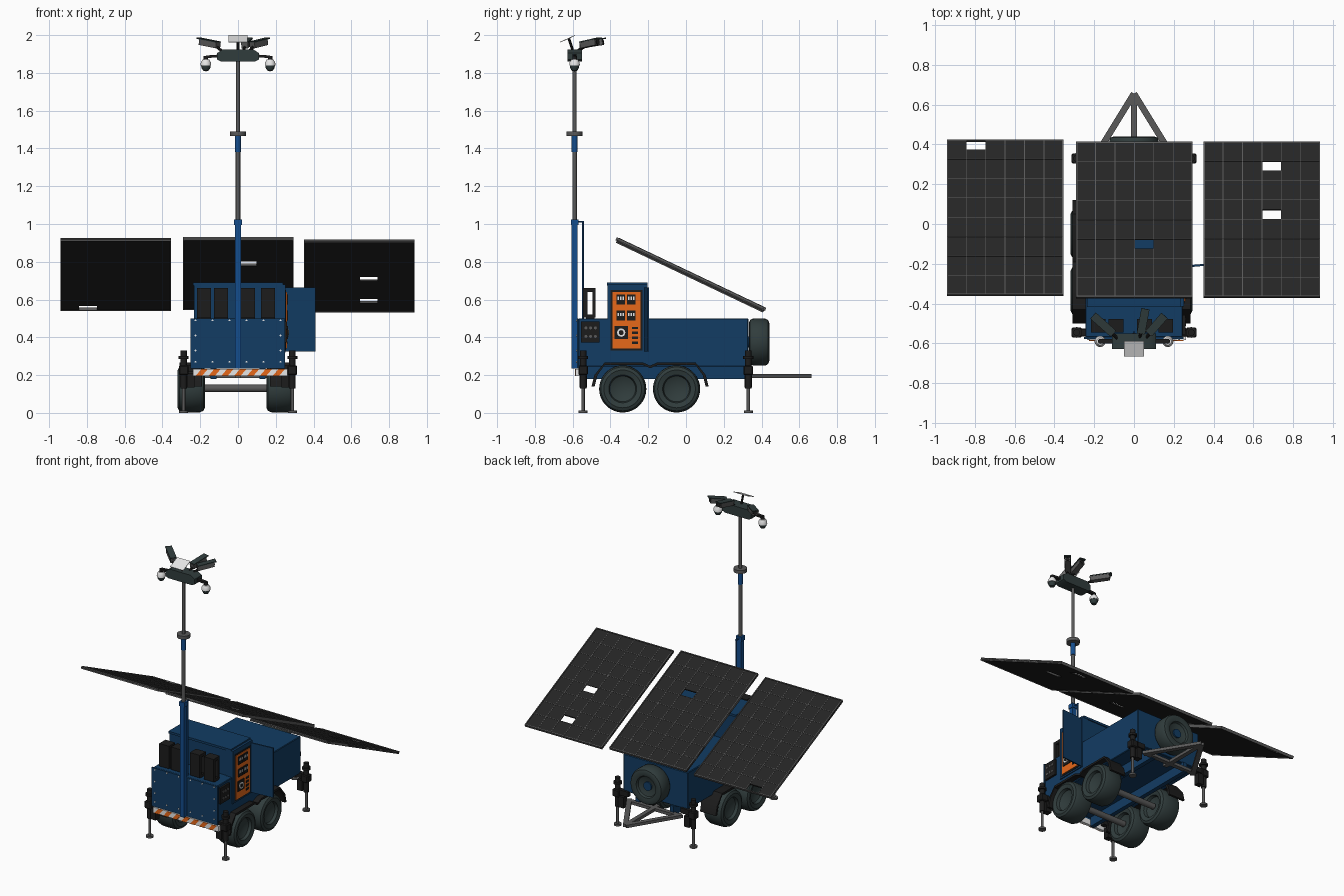
import bpy, bmesh, math
from mathutils import Matrix, Vector

if "Cube" in bpy.data.objects:
    bpy.data.objects.remove(bpy.data.objects["Cube"])


def material(name, rgb):
    m = bpy.data.materials.new(name)
    m.use_nodes = True
    m.diffuse_color = (*rgb, 1)
    m.node_tree.nodes["Principled BSDF"].inputs["Base Color"].default_value = (*rgb, 1)
    return m


BLUE = material("body_blue", (.006, .045, .125))
MAST = material("mast_blue", (.007, .075, .27))
ORANGE = material("orange", (.8, .14, .01))
WHITE = material("white", (.8, .8, .8))
GREY = material("steel_grey", (.1, .1, .1))
BLACK = material("black", (.012, .012, .012))
CELL = material("solar_black", (.018, .018, .018))
RUBBER = material("slate_rubber", (.03, .046, .046))


def finish(name, bm, *mats):
    bmesh.ops.recalc_face_normals(bm, faces=bm.faces)
    me = bpy.data.meshes.new(name)
    bm.to_mesh(me)
    bm.free()
    for m in mats:
        me.materials.append(m)
    me.shade_smooth()
    me.set_sharp_from_angle(angle=math.radians(35))
    ob = bpy.data.objects.new(name, me)
    bpy.context.collection.objects.link(ob)
    return ob


def add_box(bm, lo, hi, slot=0):
    lo, hi = Vector(lo), Vector(hi)
    mat = Matrix.Translation((lo + hi) / 2) @ Matrix.Diagonal((*(hi - lo), 1))
    for v in bmesh.ops.create_cube(bm, size=1, matrix=mat)["verts"]:
        for f in v.link_faces:
            f.material_index = slot


def box(name, lo, hi, mat, bevel=0):
    bm = bmesh.new()
    add_box(bm, lo, hi)
    if bevel:
        bmesh.ops.bevel(bm, geom=bm.edges[:], offset=bevel, segments=1, affect='EDGES')
    return finish(name, bm, mat)


def prism(name, pts, axis, lo, hi, mat):
    """Extrude a flat outline along x or y."""
    bm = bmesh.new()
    place = (lambda a, b: (lo, a, b)) if axis == 'x' else (lambda a, b: (a, lo, b))
    face = bm.faces.new([bm.verts.new(place(*p)) for p in pts])
    ext = bmesh.ops.extrude_face_region(bm, geom=[face])["geom"]
    shift = Vector((hi - lo, 0, 0)) if axis == 'x' else Vector((0, hi - lo, 0))
    bmesh.ops.translate(bm, verts=[v for v in ext if isinstance(v, bmesh.types.BMVert)], vec=shift)
    return finish(name, bm, mat)


def lathe(name, profile, at, axis, mat, steps=24):
    """Turn (radius, height) points about an axis through a point."""
    bm = bmesh.new()
    vs = [bm.verts.new((r, 0, h)) for r, h in profile]
    es = [bm.edges.new(p) for p in zip(vs, vs[1:])]
    bmesh.ops.spin(bm, geom=vs + es, cent=(0, 0, 0), axis=(0, 0, 1), angle=math.tau, steps=steps)
    bmesh.ops.remove_doubles(bm, verts=bm.verts, dist=1e-5)
    rot = Vector((0, 0, 1)).rotation_difference(Vector(axis)).to_matrix().to_4x4()
    bmesh.ops.transform(bm, matrix=Matrix.Translation(at) @ rot, verts=bm.verts)
    return finish(name, bm, mat)


def rod(name, a, b, r, mat, steps=16):
    d = Vector(b) - Vector(a)
    return lathe(name, [(0, 0), (r, 0), (r, d.length), (0, d.length)], a, d.normalized(), mat, steps)


def beam(name, a, b, w, h, mat):
    """Rectangular bar between two points."""
    a, b = Vector(a), Vector(b)
    bm = bmesh.new()
    add_box(bm, (-w / 2, 0, -h / 2), (w / 2, (b - a).length, h / 2))
    rot = (b - a).to_track_quat('Y', 'Z').to_matrix().to_4x4()
    bmesh.ops.transform(bm, matrix=Matrix.Translation(a) @ rot, verts=bm.verts)
    return finish(name, bm, mat)


# Body, cabinet and open door
box("trailer_body", (-.245, -.57, .245), (.245, .33, .5), BLUE, .004)
box("front_plate", (-.252, -.578, .235), (.25, -.568, .5), BLUE)
box("cabinet", (-.232, -.41, .4), (.232, -.21, .68), BLUE)
box("cabinet_roof", (-.237, -.417, .675), (.237, -.203, .69), BLUE)
box("cabinet_frame", (.2, -.415, .32), (.252, -.205, .68), BLUE)
beam("cabinet_door", (.25, -.215, .495), (.41, -.2, .495), .01, .34, BLUE)
for i in range(6):
    for z in (.27, .49):
        rod("plate_bolt", (-.225 + i * .09, -.577, z), (-.225 + i * .09, -.582, z), .005, WHITE, 8)
for s in (-1, 1):
    for z in (.33, .41):
        rod("plate_bolt", (s * .225, -.577, z), (s * .225, -.582, z), .005, WHITE, 8)

# Hazard bar
box("hazard_bar", (-.237, -.584, .195), (.262, -.565, .233), WHITE)
for i in range(7):
    x = -.225 + i * .068
    prism("hazard_stripe", [(x, .195), (x + .034, .195), (x + .066, .233), (x + .032, .233)],
          'y', -.587, -.583, ORANGE)

# Orange control panel with meters, sockets and switches
box("panel_surround", (.25, -.4, .33), (.255, -.23, .65), BLACK)
box("control_panel", (.254, -.39, .34), (.259, -.24, .64), ORANGE)
for z in (.6, .515):
    for y in (-.345, -.29):
        box("meter_case", (.258, y - .023, z - .027), (.264, y + .023, z + .027), BLACK)
        for k in (-1, 0, 1):
            box("meter_readout", (.263, y + k * .014 - .004, z - .002),
                (.266, y + k * .014 + .004, z + .015), WHITE)
box("socket_plate", (.258, -.378, .39), (.264, -.308, .46), BLACK)
rod("socket_dial", (.262, -.343, .425), (.268, -.343, .425), .022, WHITE)
rod("socket_centre", (.266, -.343, .425), (.27, -.343, .425), .013, BLACK)
for i in range(4):
    box("switch", (.258, -.285, .365 + i * .026), (.263, -.255, .378 + i * .026), BLACK)
box("side_socket_panel", (.243, -.557, .373), (.258, -.457, .483), BLACK)
for y in (-.53, -.505, -.48):
    for z in (.405, .45):
        rod("side_socket", (.256, y, z), (.262, y, z), .008, GREY, 10)

# Hollow equipment units on the front deck
for x in (-.18, -.09, .053, .159):
    bm = bmesh.new()
    for lo, hi in (((-.545, .505), (-.522, .66)), ((-.495, .505), (-.478, .66)),
                   ((-.53, .64), (-.485, .66)), ((-.53, .498), (-.485, .52))):
        add_box(bm, (x - .037, *lo), (x + .037, *hi))
    finish("equipment_unit", bm, BLACK)

# Wheels, axles and mudguards
side = [(0, .03), (.04, .032), (.068, .045), (.074, .064), (.1, .072), (.116, .064), (.124, .045)]
tyre = side + [(.125, 0)] + [(r, -h) for r, h in reversed(side)]
for y in (-.335, -.05):
    rod("axle", (-.2, y, .13), (.18, y, .13), .02, GREY)
    for x in (-.247, .222):
        lathe("wheel", tyre, (x, y, .127), (1, 0, 0), RUBBER, 36)
lathe("spare_wheel", [(r, h * .75) for r, h in tyre], (0, .387, .375), (0, 1, 0), RUBBER, 36)
rod("spare_hub", (0, .32, .375), (0, .42, .375), .03, BLUE)
half = [(0, .25), (.04, .268), (.24, .268), (.295, .2), (.31, .14)]
path = [(-.19 - y, z) for y, z in reversed(half)] + [(-.19 + y, z) for y, z in half[1:]]
inner = [(y + (.016 if y < -.45 else -.016 if y > .07 else 0), z - (.014 if z > .22 else 0))
         for y, z in reversed(path)]
prism("mudguard", path + inner, 'x', .17, .285, BLACK)
prism("mudguard", path + inner, 'x', -.31, -.19, BLACK)

# Stabiliser jacks
for s in (-1, 1):
    for y in (-.545, .33):
        x = s * .288
        rod("jack_tube", (x, y, .13), (x, y, .33), .017, BLACK)
        box("jack_collar", (x - .025, y - .025, .2), (x + .025, y + .025, .25), BLACK, .005)
        rod("jack_cap", (x, y, .285), (x, y, .3), .027, BLACK)
        rod("jack_leg", (x, y, .01), (x, y, .14), .009, GREY)
        rod("jack_foot", (x, y, 0), (x, y, .012), .024, GREY)
        beam("jack_arm", (s * .2, y, .235), (x, y, .235), .03, .035, BLACK)
        box("jack_bracket", (s * .25 - .02, y - .02, .135), (s * .25 + .02, y + .02, .21), BLACK)

# Towing frame
for s in (-1, 1):
    beam("tow_arm", (s * .2, .33, .195), (0, .655, .195), .032, .02, GREY)
beam("tow_centre", (0, .3, .195), (0, .64, .195), .03, .02, GREY)
beam("tow_cross", (-.2, .345, .195), (.2, .345, .195), .03, .02, GREY)
for s in (-1, 1):
    box("chassis_rail", (s * .13 - .015, -.56, .18), (s * .13 + .015, .34, .247), BLUE)

# Telescopic mast
Y = -.59
box("mast_base", (-.016, Y - .016, .235), (.016, Y + .016, 1.02), MAST)
box("mast_collar", (-.021, Y - .02, .995), (.021, Y + .02, 1.025), MAST)
rod("mast_lower_tube", (0, Y, 1.02), (0, Y, 1.39), .012, GREY)
rod("mast_joint", (0, Y, 1.38), (0, Y, 1.465), .016, MAST)
rod("mast_disc", (0, Y, 1.467), (0, Y, 1.49), .042, GREY, 24)
rod("mast_upper_tube", (0, Y, 1.46), (0, Y, 1.87), .0105, GREY)
rod("cable_pole", (0, -.545, .49), (0, -.545, 1.015), .005, MAST, 8)
rod("cable_link", (0, Y, 1.012), (0, -.54, 1.012), .005, MAST, 8)

# Sensor head with dome cameras
prism("sensor_head", [(-.11, 1.87), (-.09, 1.86), (.09, 1.86), (.11, 1.87), (.11, 1.905),
                      (.08, 1.925), (-.08, 1.925), (-.11, 1.905)], 'y', -.628, -.55, RUBBER)
for s in (-1, 1):
    x = s * .17
    beam("dome_arm", (s * .1, Y, 1.89), (x, Y, 1.885), .022, .014, BLACK)
    rod("dome_neck", (x, Y, 1.865), (x, Y, 1.89), .012, BLACK)
    lathe("dome_shell", [(0, 1.872), (.018, 1.87), (.027, 1.855), (.028, 1.838), (0, 1.838)],
          (x, Y, 0), (0, 0, 1), WHITE)
    lathe("dome_lens", [(.025, 1.84), (.024, 1.828), (.015, 1.812), (0, 1.808)],
          (x, Y, 0), (0, 0, 1), RUBBER)

# Bullet cameras and tilted antenna plate
for x, dx, dy in ((-.105, -.09, .08), (.035, .02, .11), (.075, .07, .08)):
    a = Vector((x, -.55, 1.945))
    b = a + Vector((dx, dy, .018))
    beam("camera_body", a, b, .036, .03, GREY)
    beam("camera_hood", a + Vector((0, 0, .018)), b + (b - a) * .12 + Vector((0, 0, .018)), .042, .006, RUBBER)
    rod("camera_lens", b, b + (b - a) * .04, .012, BLACK)
    rod("camera_stand", (x * .8, -.575, 1.915), a + (b - a) * .25, .008, BLACK, 8)
beam("antenna_plate", (0, -.665, 1.963), (0, -.588, 1.998), .1, .004, WHITE)
rod("antenna_stand", (0, -.6, 1.92), (0, -.62, 1.982), .007, BLACK, 8)

# Tilted solar panels: cells, grid lines and frame
W, L, COLS, ROWS = .585, .863, 6, 16
CW, CL = W / COLS, L / ROWS


def solar_panel(name, centre, gaps):
    bm = bmesh.new()
    for c in range(COLS):
        for r in range(ROWS):
            if (c, r) not in gaps:
                add_box(bm, (c * CW, r * CL, -.005), (c * CW + CW, r * CL + CL, .005), 0)
    for c in range(1, COLS):
        add_box(bm, (c * CW - .002, 0, -.004), (c * CW + .002, L, .0065), 1)
    for r in range(2, ROWS, 2):
        add_box(bm, (0, r * CL - .0015, -.004), (W, r * CL + .0015, .0065), 1)
    for lo, hi in (((0, 0), (.006, L)), ((W - .006, 0), (W, L)),
                   ((0, 0), (W, .006)), ((0, L - .006), (W, L))):
        add_box(bm, (*lo, -.009), (*hi, .009), 1)
    tilt = Matrix.Translation(centre) @ Matrix.Rotation(math.radians(-25.4), 4, 'X')
    bmesh.ops.transform(bm, matrix=tilt @ Matrix.Translation((-W / 2, -L / 2, 0)), verts=bm.verts)
    finish(name, bm, CELL, GREY)


solar_panel("solar_panel_right", (-.648, .032, .733), {(1, 15)})
solar_panel("solar_panel_centre", (.002, .02, .737), {(3, 5)})
solar_panel("solar_panel_left", (.643, .022, .724), {(3, 13), (3, 8)})
